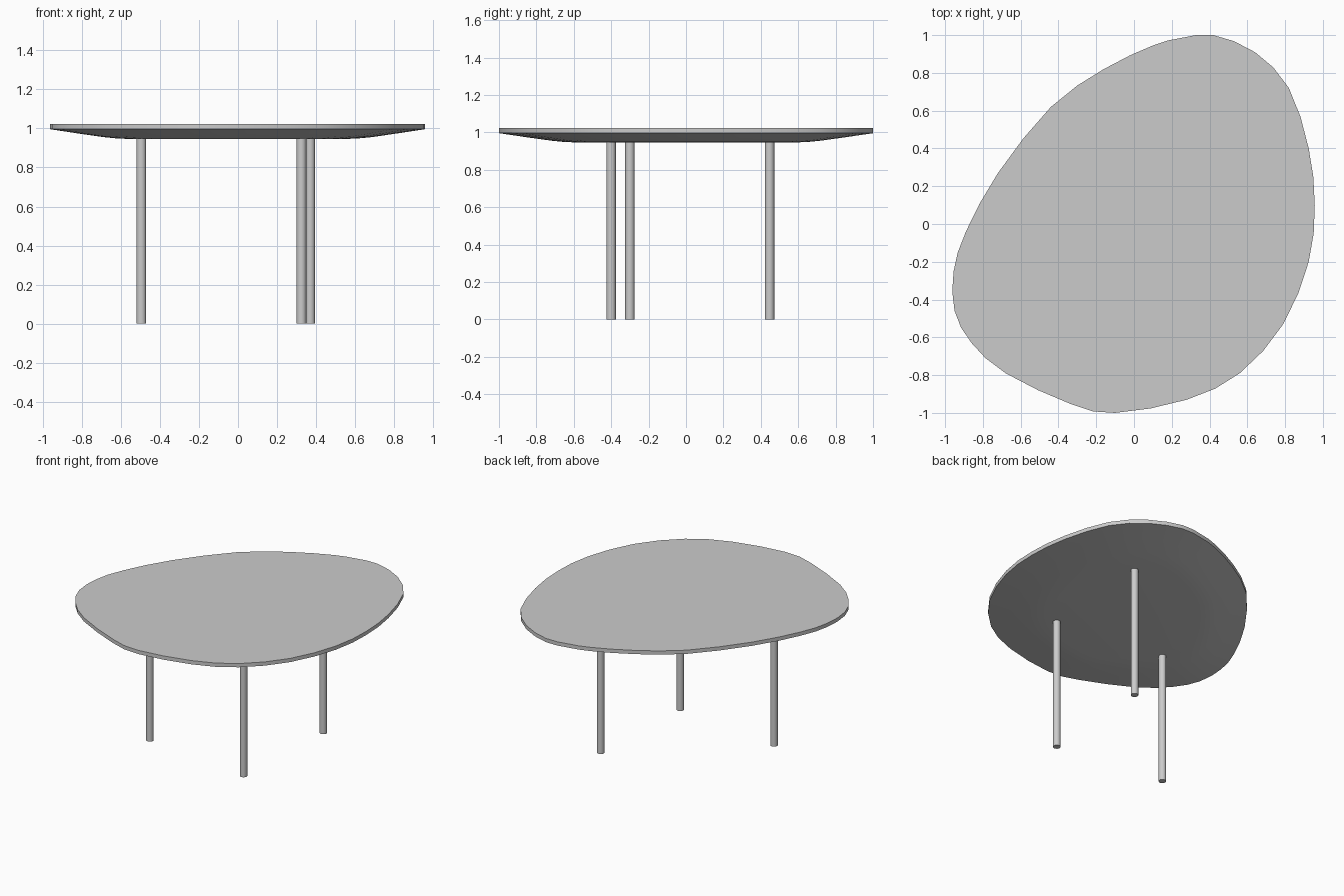
import bpy
import bmesh
import math
from mathutils import Vector

# Remove the default cube
default_cube = bpy.data.objects.get("Cube")
if default_cube:
    bpy.data.objects.remove(default_cube, do_unlink=True)

# One neutral grey for the whole table
GREY = (0.6, 0.6, 0.6, 1.0)
grey_material = bpy.data.materials.new("grey")
grey_material.use_nodes = True
grey_material.diffuse_color = GREY
grey_material.node_tree.nodes["Principled BSDF"].inputs["Base Color"].default_value = GREY


def finish(obj, angle):
    """Assign the colour and smooth the soft edges."""
    obj.data.materials.clear()
    obj.data.materials.append(grey_material)
    bpy.ops.object.select_all(action="DESELECT")
    obj.select_set(True)
    bpy.context.view_layer.objects.active = obj
    bpy.ops.object.shade_smooth_by_angle(angle=math.radians(angle))


def closed_spline(points, steps):
    """Sample a smooth closed curve through the given points."""
    points = [Vector(p) for p in points]
    count = len(points)
    samples = []
    for i in range(count):
        a, b, c, d = (points[(i + k) % count] for k in (-1, 0, 1, 2))
        for step in range(steps):
            t = step / steps
            samples.append(0.5 * (2 * b + (c - a) * t
                                  + (2 * a - 5 * b + 4 * c - d) * t ** 2
                                  + (3 * b - a - 3 * c + d) * t ** 3))
    return samples


# Pebble-shaped outline of the top, clockwise from the back
OUTLINE = [
    (0.42, 1), (0.64, 0.91), (0.82, 0.72), (0.925, 0.4), (0.957, 0.1),
    (0.925, -0.2), (0.79, -0.53), (0.56, -0.79), (0.28, -0.93),
    (-0.1, -1), (-0.33, -0.955), (-0.68, -0.79), (-0.86, -0.63),
    (-0.95, -0.46), (-0.955, -0.25), (-0.89, -0.04), (-0.72, 0.27),
    (-0.44, 0.62), (-0.16, 0.82), (0.1, 0.945), (0.25, 0.985),
]
# Scale of the outline and height, from the top edge to the flat underside
PROFILE = [(1, 1.023), (1, 0.996), (0.85, 0.974), (0.72, 0.956),
           (0.66, 0.95), (0.58, 0.946)]


def make_table_top():
    outline = closed_spline(OUTLINE, 2)
    mesh = bpy.data.meshes.new("table_top")
    bm = bmesh.new()
    rings = [[bm.verts.new((p.x * s, p.y * s, z)) for p in outline]
             for s, z in PROFILE]
    count = len(outline)
    for upper, lower in zip(rings, rings[1:]):
        for i in range(count):
            j = (i + 1) % count
            bm.faces.new((upper[i], upper[j], lower[j], lower[i]))
    bm.faces.new(rings[0])
    bm.faces.new(rings[-1])
    bmesh.ops.recalc_face_normals(bm, faces=bm.faces)
    bm.to_mesh(mesh)
    bm.free()
    table_top = bpy.data.objects.new("table_top", mesh)
    bpy.context.collection.objects.link(table_top)
    finish(table_top, 30)


def make_leg(name, x, y):
    height = 0.95
    bpy.ops.mesh.primitive_cylinder_add(vertices=16, radius=0.025, depth=height,
                                        location=(x, y, height / 2))
    leg = bpy.context.object
    leg.name = name
    finish(leg, 40)


# Table top and three slender legs
make_table_top()
make_leg("right_leg", -0.495, -0.3)
make_leg("front_leg", 0.325, -0.4)
make_leg("back_leg", 0.37, 0.447)
